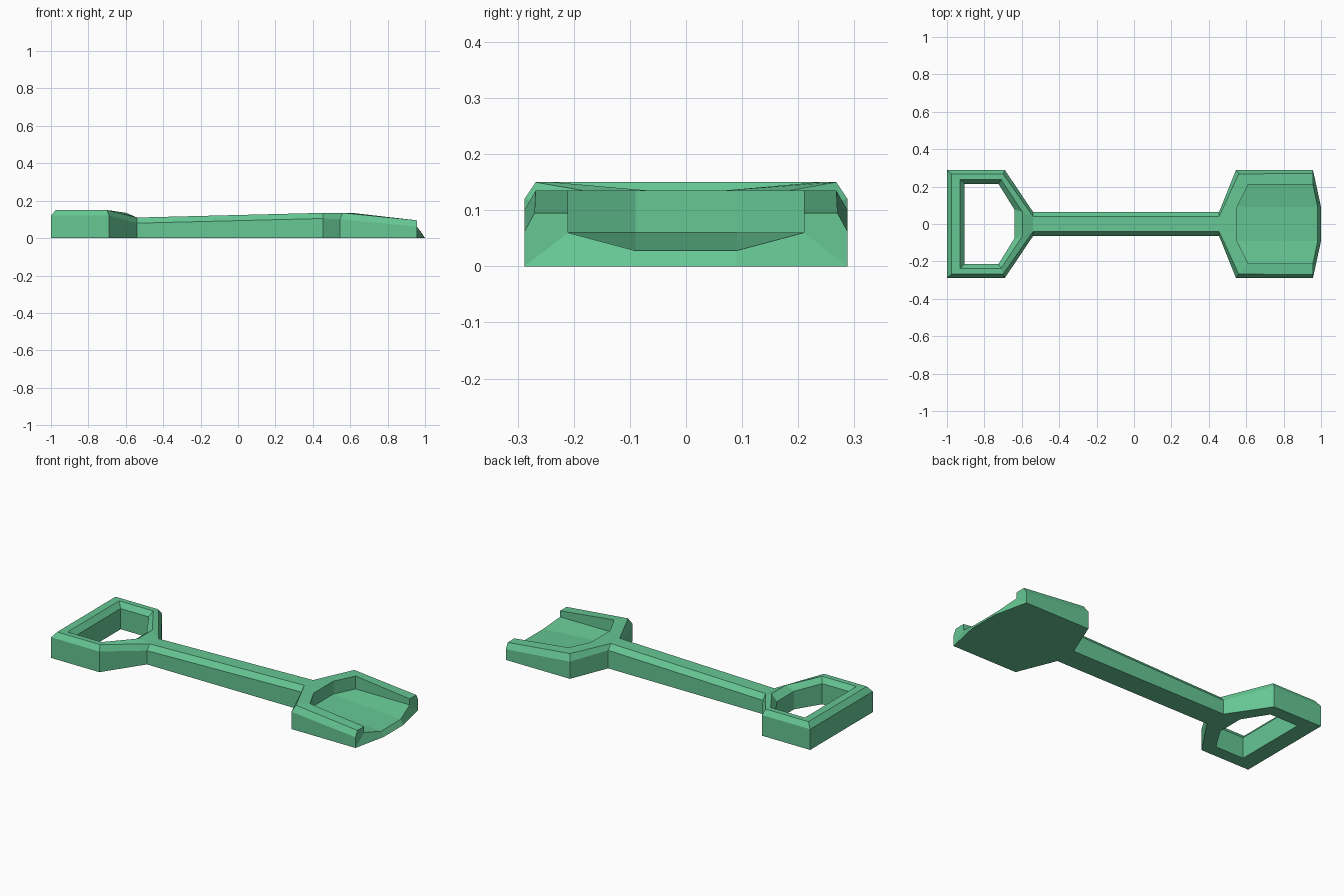
import bpy, bmesh

if "Cube" in bpy.data.objects:
    bpy.data.objects.remove(bpy.data.objects["Cube"])

green = bpy.data.materials.new("toy_green")
green.diffuse_color = (0.133, 0.571, 0.296, 1)
green.use_nodes = True
green.node_tree.nodes["Principled BSDF"].inputs["Base Color"].default_value = green.diffuse_color


def loft(sections, closed):
    """Quads (as point lists) between neighbouring cross-sections."""
    faces = []
    for a, b in zip(sections, sections[1:]):
        n = len(a)
        for i in range(n if closed else n - 1):
            j = (i + 1) % n
            faces.append([a[i], b[i], b[j], a[j]])
    return faces


def build(name, half_faces):
    """Mirror the y >= 0 half, weld it and make a closed flat-shaded object."""
    bm = bmesh.new()
    cache = {}

    def vert(p):
        key = tuple(round(c, 4) + 0.0 for c in p)
        if key not in cache:
            cache[key] = bm.verts.new(key)
        return cache[key]

    for face in half_faces:
        for s in (1, -1):
            pts = [vert((x, y * s, z)) for x, y, z in face]
            pts = list(dict.fromkeys(pts))
            if len(pts) > 2:
                bm.faces.new(pts[::s])
    bmesh.ops.recalc_face_normals(bm, faces=bm.faces[:])
    mesh = bpy.data.meshes.new(name)
    bm.to_mesh(mesh)
    bm.free()
    mesh.materials.append(green)
    obj = bpy.data.objects.new(name, mesh)
    bpy.context.collection.objects.link(obj)
    return obj


W = 0.288   # half width of grip and blade
S = 0.065   # half width of shaft

# Shaft: chamfered bar that rises slightly toward the blade
ends = [[(x, 0, 0), (x, S, 0), (x, S, z - 0.03), (x, 0.04, z), (x, 0, z)]
        for x, z in ((-0.54, 0.11), (0.455, 0.135))]
build("shaft", loft(ends, False) + ends)


# Grip: closed loop; each section runs outer bottom, side, top, then inner top, side, bottom
def grip_section(outer, outer_top, inner_top, inner, z_out, z_in):
    return [(*outer, 0), (*outer, z_out), outer_top, inner_top, (*inner, z_in), (*inner, 0)]


grip = [
    grip_section((-1, 0), (-0.975, 0, 0.15), (-0.93, 0, 0.15), (-0.905, 0), 0.12, 0.12),
    grip_section((-1, W), (-0.975, 0.268, 0.15), (-0.93, 0.237, 0.15), (-0.905, 0.215), 0.12, 0.12),
    grip_section((-0.69, W), (-0.70, 0.268, 0.15), (-0.71, 0.237, 0.15), (-0.725, 0.215), 0.12, 0.12),
    grip_section((-0.54, S), (-0.54, 0.04, 0.11), (-0.597, 0.065, 0.135), (-0.64, 0.078), 0.08, 0.105),
    grip_section((-0.54, 0), (-0.54, 0, 0.11), (-0.597, 0, 0.135), (-0.64, 0), 0.08, 0.105),
]
build("grip", loft(grip, True))

# Blade: chamfered rim around a scooped floor, open at the front lip
rim = [
    [(0.455, 0, 0), (0.455, 0, 0.105), (0.455, 0, 0.135), (0.55, 0, 0.135), (0.55, 0, 0.06)],
    [(0.455, S, 0), (0.455, S, 0.105), (0.455, 0.04, 0.135), (0.55, 0.09, 0.135), (0.55, 0.09, 0.06)],
    [(0.545, W, 0), (0.545, W, 0.10), (0.56, 0.268, 0.135), (0.61, 0.21, 0.135), (0.61, 0.21, 0.06)],
    [(0.957, W, 0), (0.957, W, 0.062), (0.957, 0.27, 0.095), (0.957, 0.21, 0.095), (0.957, 0.21, 0.06)],
]
lip, lip_mid = (0.982, 0.09, 0.028), (0.982, 0, 0.028)
tip, tip_mid = (1, 0.09, 0), (1, 0, 0)
floor = [s[4] for s in rim]
base = [s[0] for s in rim]
blade = loft(rim, False)
blade += [rim[3]]                                   # rim end
blade += [[floor[0], floor[1], lip, lip_mid],       # floor centre
          [floor[1], floor[2], floor[3], lip],      # floor side
          [base[3], tip, lip, floor[3]],            # front side
          [tip, tip_mid, lip_mid, lip],             # front centre
          base + [tip, tip_mid]]                    # underside
build("blade", blade)
